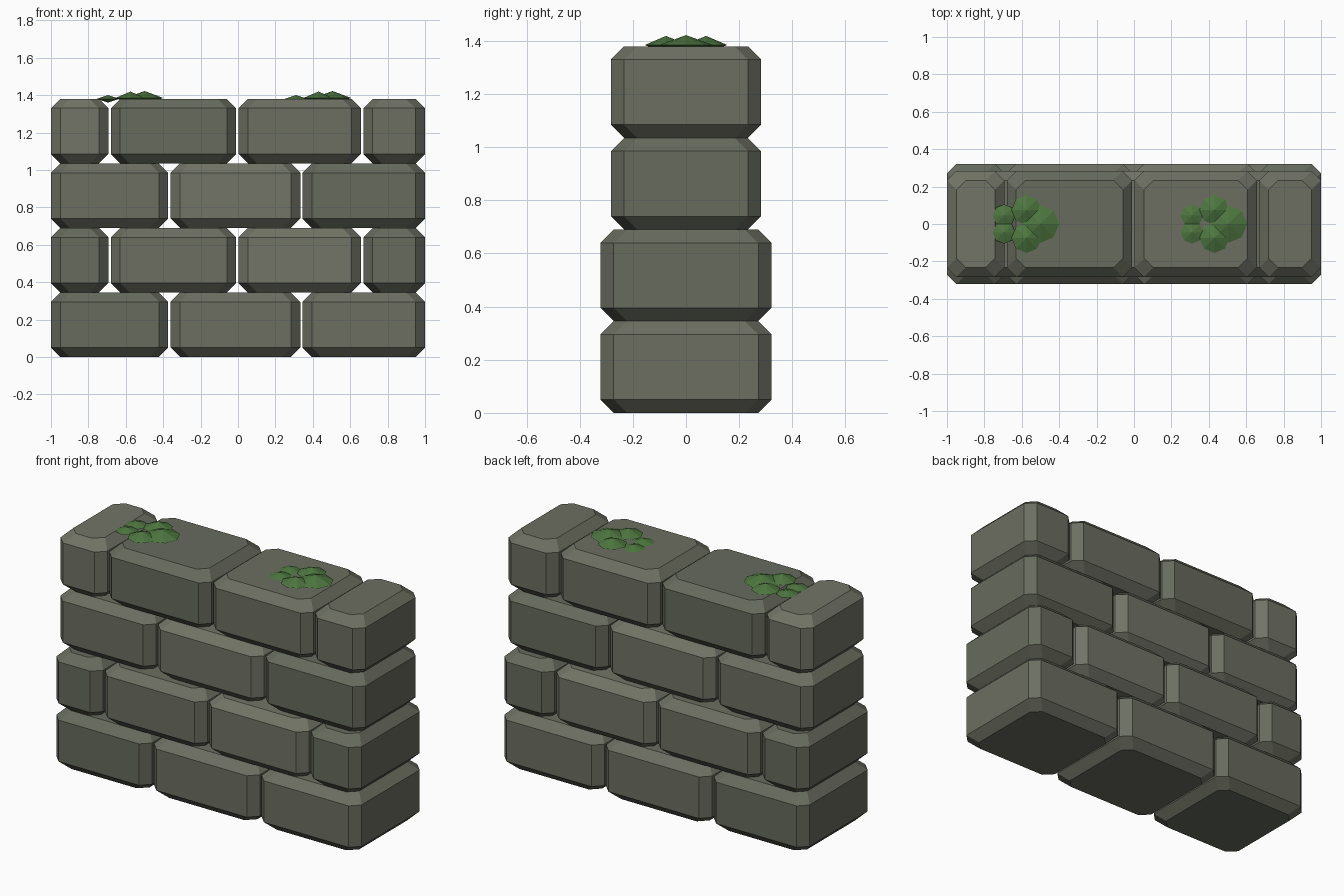
import bpy, bmesh
from math import cos, sin, pi

if "Cube" in bpy.data.objects:
    bpy.data.objects.remove(bpy.data.objects["Cube"])


def material(name, rgb):
    m = bpy.data.materials.new(name)
    m.diffuse_color = (*rgb, 1)
    m.use_nodes = True
    m.node_tree.nodes["Principled BSDF"].inputs["Base Color"].default_value = m.diffuse_color
    return m


STONES = [material("stone_dark", (0.135, 0.145, 0.110)),
          material("stone_mid", (0.150, 0.158, 0.122)),
          material("stone_light", (0.168, 0.175, 0.135))]
MOSS = material("moss", (0.075, 0.18, 0.05))


def finish(name, bm, mat):
    bmesh.ops.recalc_face_normals(bm, faces=bm.faces)
    mesh = bpy.data.meshes.new(name)
    bm.to_mesh(mesh)
    bm.free()
    mesh.materials.append(mat)
    bpy.context.collection.objects.link(bpy.data.objects.new(name, mesh))


def octagon(bm, x0, x1, d, z, cut):
    """Rectangle with cut corners, as a ring of eight vertices."""
    pts = [(x0 + cut, -d), (x1 - cut, -d), (x1, -d + cut), (x1, d - cut),
           (x1 - cut, d), (x0 + cut, d), (x0, d - cut), (x0, -d + cut)]
    return [bm.verts.new((x, y, z)) for x, y in pts]


def stone(name, x0, x1, d, z0, z1, mat, b=0.05):
    """Block with chamfered upright corners and chamfered top and bottom rims."""
    bm = bmesh.new()
    rings = [octagon(bm, x0 + i, x1 - i, d - i, z, b)
             for i, z in ((b, z0), (0, z0 + b), (0, z1 - b), (b, z1))]
    for low, high in zip(rings, rings[1:]):
        for k in range(8):
            n = (k + 1) % 8
            bm.faces.new((low[k], low[n], high[n], high[k]))
    bm.faces.new(rings[0][::-1])
    bm.faces.new(rings[-1])
    finish(name, bm, mat)


# Four courses of stones in running bond; the upper two are thinner
H = 0.345
THREE = [(-1, -0.373), (-0.36, 0.333), (0.345, 1)]
FOUR = [(-1, -0.693), (-0.68, -0.01), (0.003, 0.657), (0.67, 1)]
SHADES = [(0, 1, 1), (0, 1, 2, 0), (1, 2, 0), (2, 0, 1, 1)]
for row in range(4):
    spans = FOUR if row % 2 else THREE
    depth = 0.322 if row < 2 else 0.283
    for i, (x0, x1) in enumerate(spans):
        stone(f"stone_row{row + 1}_{i + 1}", x0, x1, depth,
              row * H, (row + 1) * H, STONES[SHADES[row][i]])


def moss_lobe(bm, x, y, z, r, h, sides=8):
    """Flattened double cone."""
    ring = [bm.verts.new((x + r * cos(2 * pi * k / sides),
                          y + r * sin(2 * pi * k / sides), z))
            for k in range(sides)]
    tips = [bm.verts.new((x, y, z + s * h)) for s in (1, -1)]
    for k in range(sides):
        for tip in tips:
            bm.faces.new((ring[k], ring[(k + 1) % sides], tip))


# Moss clumps: three large lobes and two small ones each
for i, cx in enumerate((-0.575, 0.43)):
    bm = bmesh.new()
    moss_lobe(bm, cx + 0.075, 0, 1.385, 0.1, 0.037)
    for s in (1, -1):
        moss_lobe(bm, cx, s * 0.075, 1.385, 0.08, 0.034)
        moss_lobe(bm, cx - 0.12, s * 0.045, 1.38, 0.06, 0.02)
    finish(f"moss_clump_{i + 1}", bm, MOSS)
